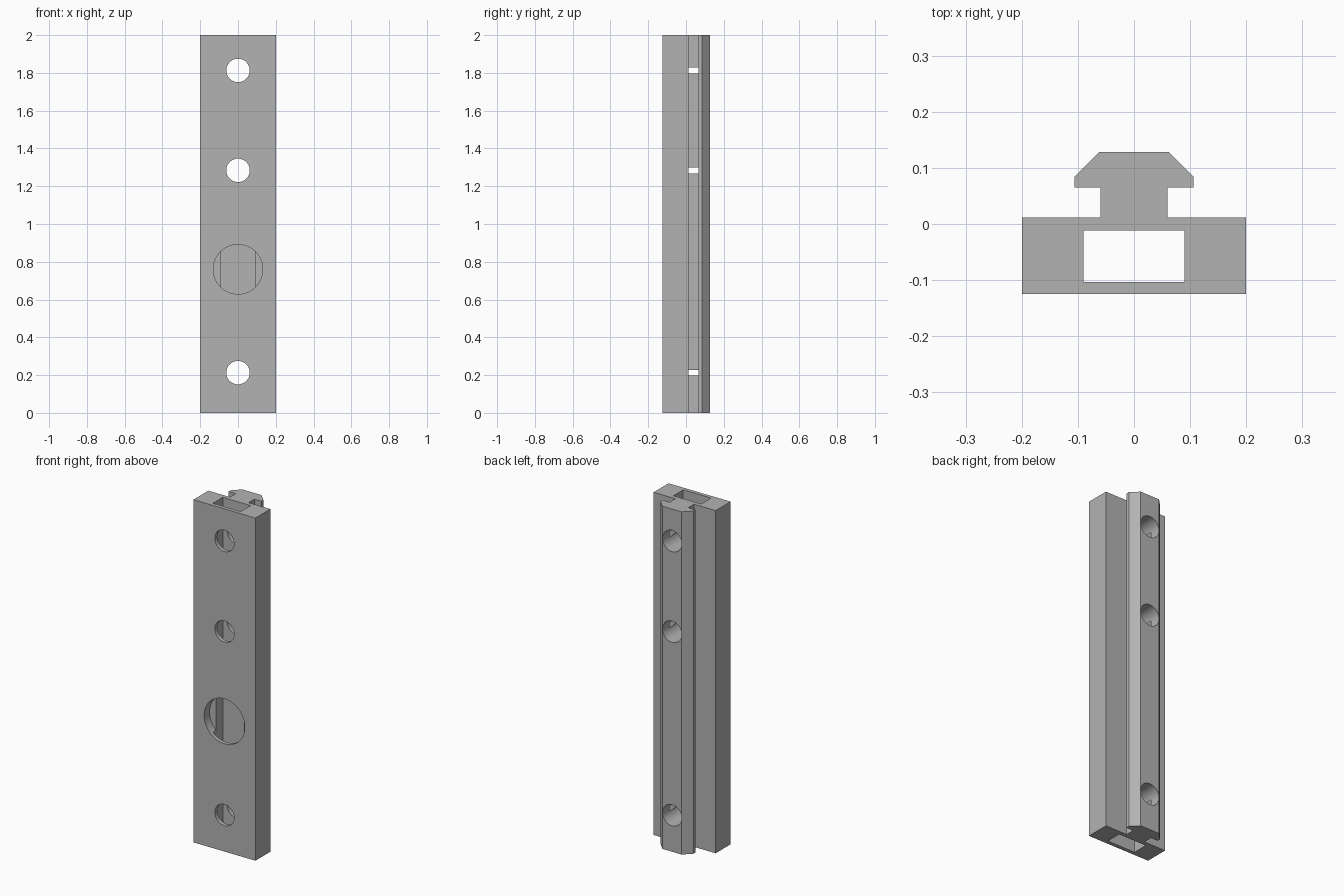
import bpy, bmesh, math
from mathutils import Matrix

cube = bpy.data.objects.get("Cube")
if cube:
    bpy.data.objects.remove(cube, do_unlink=True)

HEIGHT = 2.0

grey = bpy.data.materials.new("plain grey")
grey.use_nodes = True
grey.diffuse_color = (0.45, 0.45, 0.45, 1)
grey.node_tree.nodes["Principled BSDF"].inputs["Base Color"].default_value = (0.45, 0.45, 0.45, 1)


def make_object(name, bm):
    bmesh.ops.recalc_face_normals(bm, faces=bm.faces)
    mesh = bpy.data.meshes.new(name)
    bm.to_mesh(mesh)
    bm.free()
    mesh.materials.append(grey)
    obj = bpy.data.objects.new(name, mesh)
    bpy.context.collection.objects.link(obj)
    return obj


def extrude_profile(name, points, bottom, top):
    bm = bmesh.new()
    face = bm.faces.new([bm.verts.new((x, y, bottom)) for x, y in points])
    result = bmesh.ops.extrude_face_region(bm, geom=[face])
    verts = [g for g in result["geom"] if isinstance(g, bmesh.types.BMVert)]
    bmesh.ops.translate(bm, verts=verts, vec=(0, 0, top - bottom))
    return make_object(name, bm)


def hole_cutter(name, radius, z, y_front, y_back):
    bm = bmesh.new()
    place = Matrix.Translation((0, (y_front + y_back) / 2, z)) @ Matrix.Rotation(math.pi / 2, 4, "X")
    bmesh.ops.create_cone(bm, cap_ends=True, segments=64, radius1=radius, radius2=radius,
                          depth=y_back - y_front, matrix=place)
    return make_object(name, bm)


# Rail: wide base, narrow neck and chamfered T-slot head
half = [(0.2, -0.125), (0.2, 0.012), (0.06, 0.012), (0.06, 0.065),
        (0.106, 0.065), (0.106, 0.084), (0.062, 0.128)]
rail = extrude_profile("slotted_rail", half + [(-x, y) for x, y in reversed(half)], 0, HEIGHT)

# Lengthwise channel, screw holes and the shallow round pocket in the front
channel = [(-0.09, -0.103), (0.09, -0.103), (0.09, -0.012), (-0.09, -0.012)]
cutters = [extrude_profile("channel_cutter", channel, -0.1, HEIGHT + 0.1)]
for i, z in enumerate((0.213, 1.284, 1.813)):
    cutters.append(hole_cutter(f"screw_hole_cutter_{i + 1}", 0.062, z, -0.3, 0.3))
cutters.append(hole_cutter("round_pocket_cutter", 0.131, 0.76, -0.3, -0.075))

for cutter in cutters:
    cutter.hide_render = True
    cutter.hide_viewport = True
    cut = rail.modifiers.new(cutter.name, "BOOLEAN")
    cut.operation = "DIFFERENCE"
    cut.solver = "EXACT"
    cut.object = cutter

# Bake the cuts, then smooth the hole walls only
bpy.context.view_layer.update()
depsgraph = bpy.context.evaluated_depsgraph_get()
finished = bpy.data.meshes.new_from_object(rail.evaluated_get(depsgraph))
rail.modifiers.clear()
rail.data = finished
for cutter in cutters:
    bpy.data.objects.remove(cutter, do_unlink=True)

bpy.ops.object.select_all(action="DESELECT")
rail.select_set(True)
bpy.context.view_layer.objects.active = rail
bpy.ops.object.shade_smooth_by_angle(angle=math.radians(30))
